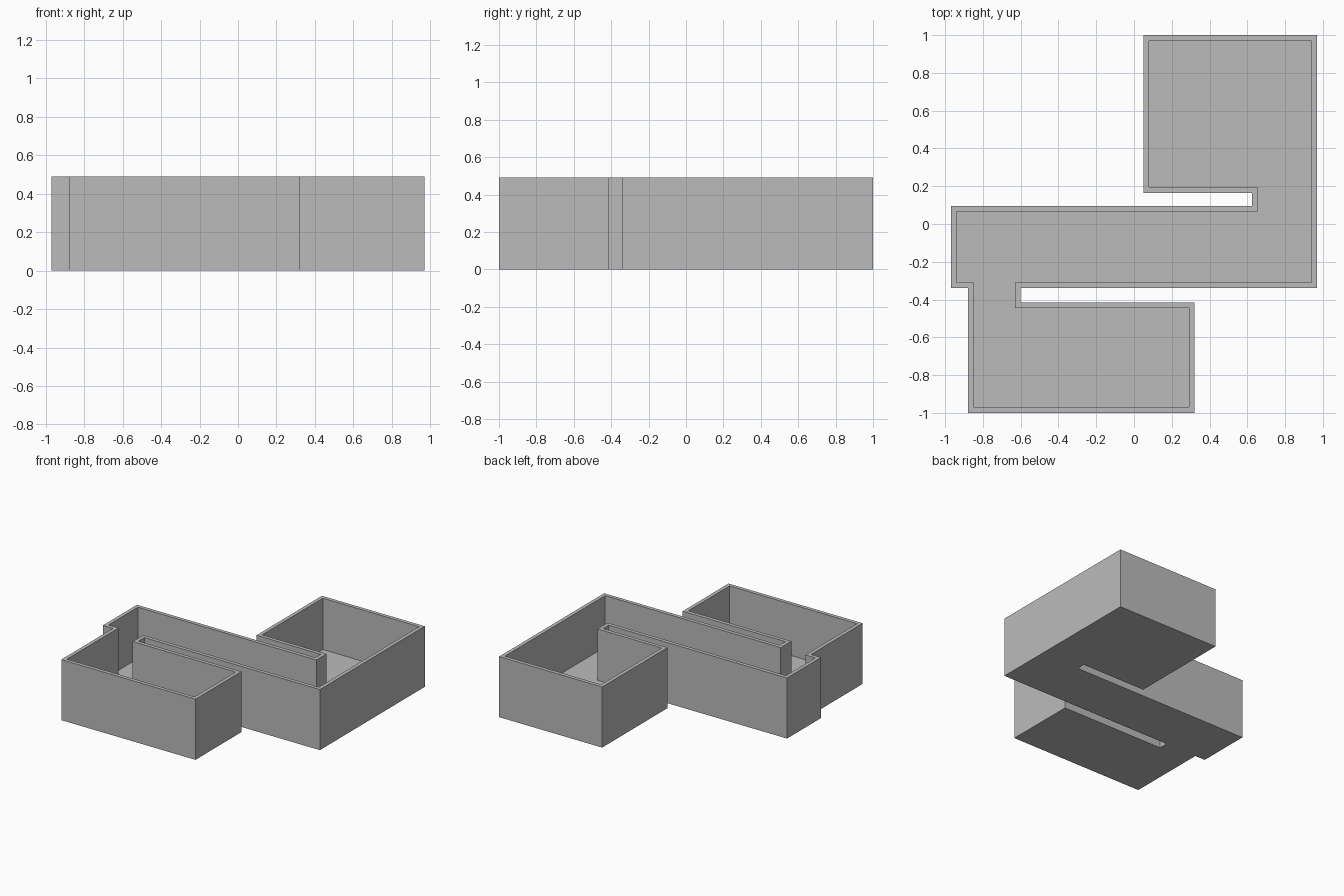
import bpy
import bmesh
from mathutils import Vector

HEIGHT = 0.49
WALL = 0.03
FLOOR = 0.075

cube = bpy.data.objects.get("Cube")
if cube:
    bpy.data.objects.remove(cube, do_unlink=True)

# Outer outline of the tray, counter-clockwise
OUTLINE = [Vector(p) for p in (
    (0.05, 1.0), (0.05, 0.165), (0.625, 0.165), (0.625, 0.095),
    (-0.97, 0.095), (-0.97, -0.34), (-0.88, -0.34), (-0.88, -1.0),
    (0.32, -1.0), (0.32, -0.415), (-0.6, -0.415), (-0.6, -0.34),
    (0.97, -0.34), (0.97, 1.0))]


def inset(outline, distance):
    """Move every square corner inward by the wall thickness."""
    result = []
    for i, point in enumerate(outline):
        before = (point - outline[i - 1]).normalized()
        after = (outline[(i + 1) % len(outline)] - point).normalized()
        normals = Vector((-before.y, before.x)) + Vector((-after.y, after.x))
        result.append(point + normals * distance)
    return result


def ring(bm, outline, z):
    return [bm.verts.new((p.x, p.y, z)) for p in outline]


def bridge(bm, lower, upper):
    for i in range(len(lower)):
        j = (i + 1) % len(lower)
        bm.faces.new((lower[i], lower[j], upper[j], upper[i]))


grey = bpy.data.materials.new("plain grey")
grey.use_nodes = True
grey.diffuse_color = (0.5, 0.5, 0.5, 1)
grey.node_tree.nodes["Principled BSDF"].inputs["Base Color"].default_value = (0.5, 0.5, 0.5, 1)

# Open tray: base, outer walls, rim, inner walls and floor
bm = bmesh.new()
inner = inset(OUTLINE, WALL)
rings = [ring(bm, OUTLINE, 0), ring(bm, OUTLINE, HEIGHT),
         ring(bm, inner, HEIGHT), ring(bm, inner, FLOOR)]
for lower, upper in zip(rings, rings[1:]):
    bridge(bm, lower, upper)
bm.faces.new(list(reversed(rings[0])))
bm.faces.new(rings[-1])
bmesh.ops.recalc_face_normals(bm, faces=bm.faces[:])

mesh = bpy.data.meshes.new("walled_tray")
bm.to_mesh(mesh)
bm.free()
mesh.materials.append(grey)
tray = bpy.data.objects.new("walled_tray", mesh)
bpy.context.collection.objects.link(tray)
